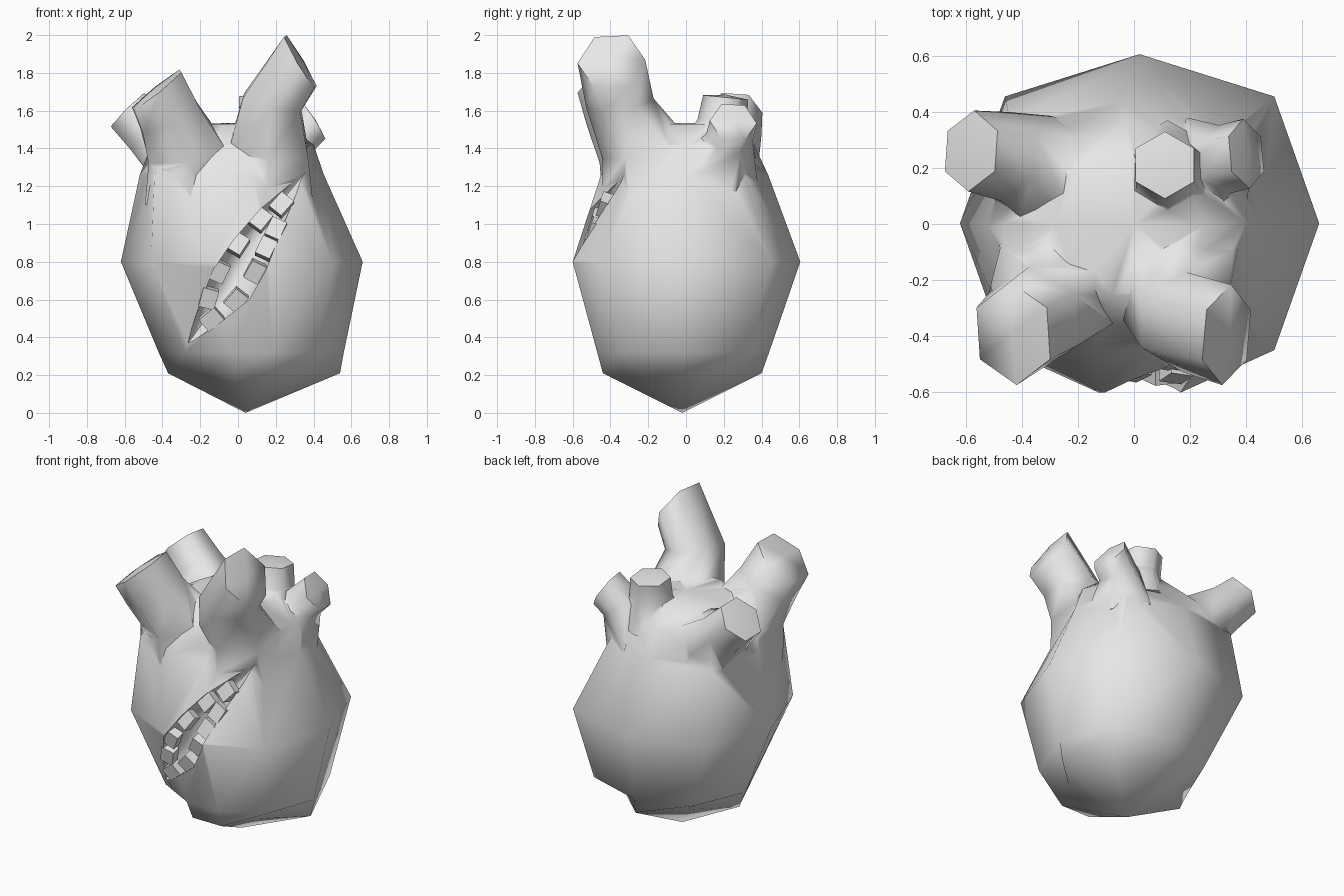
import bpy, bmesh, math
from mathutils import Vector, Matrix

if "Cube" in bpy.data.objects:
    bpy.data.objects.remove(bpy.data.objects["Cube"])

grey = bpy.data.materials.new("plain_grey")
grey.diffuse_color = (0.8, 0.8, 0.8, 1)
grey.use_nodes = True
grey.node_tree.nodes["Principled BSDF"].inputs["Base Color"].default_value = grey.diffuse_color


def smooth(ob, angle):
    bpy.ops.object.select_all(action='DESELECT')
    ob.select_set(True)
    bpy.context.view_layer.objects.active = ob
    bpy.ops.object.shade_smooth_by_angle(angle=math.radians(angle))


def finish(name, bm, angle=70):
    bmesh.ops.recalc_face_normals(bm, faces=bm.faces)
    me = bpy.data.meshes.new(name)
    bm.to_mesh(me)
    bm.free()
    me.materials.append(grey)
    ob = bpy.data.objects.new(name, me)
    bpy.context.collection.objects.link(ob)
    smooth(ob, angle)
    return ob


def loft(name, rings, start=None, end=None, angle=70):
    """Skin a list of point rings; ends are flat, or a fan to a given point."""
    bm = bmesh.new()
    rows = [[bm.verts.new(p) for p in r] for r in rings]
    n = len(rows[0])
    for a, b in zip(rows, rows[1:]):
        for i in range(n):
            j = (i + 1) % n
            bm.faces.new((a[i], a[j], b[j], b[i]))
    for row, tip in ((rows[0], start), (rows[-1], end)):
        if tip is None:
            bm.faces.new(row)
        else:
            t = bm.verts.new(tip)
            for i in range(n):
                bm.faces.new((t, row[i], row[(i + 1) % n]))
    return finish(name, bm, angle)


def combine(target, tool, operation):
    mod = target.modifiers.new("combine", 'BOOLEAN')
    mod.operation = operation
    mod.solver = 'EXACT'
    mod.object = tool
    bpy.context.view_layer.objects.active = target
    bpy.ops.object.modifier_apply(modifier=mod.name)
    bpy.data.objects.remove(tool)


# Body: octagon rings whose front corner is split in two;
# kl and kr set how full the left and right diagonal corners are
def body_ring(z, x0, x1, y0, y1, kl, kr):
    cx, cy, rx, ry = (x0 + x1) / 2, (y0 + y1) / 2, (x1 - x0) / 2, (y1 - y0) / 2
    shape = [(1, 0), (kr, kr), (0, 1), (-kl, kl), (-1, 0), (-kl, -kl),
             (-0.23, -1), (0.23, -1), (kr, -kr)]
    return [(cx + rx * u, cy + ry * v, z) for u, v in shape]


body = loft("body", [
    body_ring(0.21, -0.37, 0.54, -0.44, 0.40, 0.5, 0.5),
    body_ring(0.32, -0.42, 0.56, -0.47, 0.44, 0.72, 0.75),
    body_ring(0.80, -0.62, 0.66, -0.60, 0.605, 0.75, 0.75),
    body_ring(1.26, -0.52, 0.455, -0.45, 0.435, 0.84, 0.73),
    body_ring(1.42, -0.46, 0.40, -0.35, 0.36, 0.80, 0.73),
    body_ring(1.53, -0.28, 0.25, -0.25, 0.24, 0.74, 0.74),
], start=(0.04, -0.02, 0.0), end=(0, 0, 1.535))


# Vessels: flared six sided tubes with slanted, slightly domed ends,
# as (centre, facing, radius) stations, merged into the body
def vessel(name, stations, sides=6):
    rings = []
    for c, n, r in stations:
        n = Vector(n).normalized()
        u = Vector((0, 1, 0)).cross(n).normalized()
        w = n.cross(u)
        angles = [2 * math.pi * (i + 0.5) / sides for i in range(sides)]
        rings.append([Vector(c) + r * (u * math.cos(a) + w * math.sin(a))
                      for a in angles])
    dome = Vector(stations[-1][0]) + n * 0.015
    combine(body, loft(name, rings, end=dome), 'UNION')


vessel("front_right_vessel", [((0.15, -0.15, 1.08), (0, 0, 1), 0.29),
                              ((0.16, -0.20, 1.38), (0.05, -0.15, 1), 0.245),
                              ((0.18, -0.35, 1.64), (0.25, -0.15, 1), 0.18),
                              ((0.33, -0.395, 1.86), (0.85, -0.1, 0.5), 0.18)])
vessel("front_left_vessel", [((-0.25, -0.16, 1.10), (0, 0, 1), 0.28),
                             ((-0.26, -0.21, 1.36), (-0.1, -0.15, 1), 0.25),
                             ((-0.36, -0.34, 1.56), (-0.4, -0.2, 0.9), 0.19),
                             ((-0.43, -0.39, 1.71), (-0.6, -0.1, 0.75), 0.185)])
vessel("back_left_vessel", [((-0.20, 0.10, 1.15), (-0.4, 0.2, 0.85), 0.26),
                            ((-0.32, 0.18, 1.37), (-0.5, 0.2, 0.8), 0.21),
                            ((-0.46, 0.24, 1.48), (-0.65, 0.1, 0.72), 0.16),
                            ((-0.58, 0.26, 1.60), (-0.7, 0.1, 0.7), 0.145)])
vessel("back_middle_vessel", [((0.12, 0.15, 1.35), (0, 0, 1), 0.22),
                              ((0.12, 0.19, 1.54), (0, 0.1, 1), 0.13),
                              ((0.11, 0.21, 1.67), (0, 0.1, 1), 0.12)])
vessel("back_right_vessel", [((0.20, 0.14, 1.25), (0.3, 0.1, 0.9), 0.24),
                             ((0.32, 0.23, 1.46), (0.6, 0.2, 0.7), 0.125),
                             ((0.40, 0.25, 1.54), (0.8, 0.1, 0.5), 0.125)])


# Depth of the front surface, used by the mouth and teeth
def front_y(x, z):
    y = -0.60 + (0.15 * (z - 0.8) / 0.46 if z > 0.8 else 0.16 * (0.8 - z) / 0.59)
    return y + 0.3 * max(0, abs(x - 0.02) - 0.15)


# Mouth: lens shaped slit hollowed diagonally into the front
lens = [(0.36, 1.28), (0.12, 1.08), (-0.02, 0.92), (-0.13, 0.76), (-0.20, 0.58),
        (-0.28, 0.35), (-0.08, 0.49), (0.06, 0.60), (0.15, 0.76), (0.25, 1.02)]
inner = [(0.02 + 0.55 * (x - 0.02), 0.80 + 0.6 * (z - 0.80)) for x, z in lens]
cutter = loft("mouth_cutter", [[(x, -0.9, z) for x, z in lens],
                               [(x, front_y(x, z) + 0.06, z) for x, z in lens],
                               [(x, front_y(x, z) + 0.17, z) for x, z in inner]])
combine(body, cutter, 'DIFFERENCE')
smooth(body, 75)

# Teeth: small blocks along both lips, as (x, z, tilt in degrees)
teeth = [(0.23, 1.10, 40), (0.12, 1.02, 38), (0.00, 0.89, 32), (-0.10, 0.75, 25),
         (-0.155, 0.61, 15), (-0.14, 0.50, 50), (-0.01, 0.60, 40),
         (0.09, 0.75, 28), (0.15, 0.87, 25), (0.20, 0.97, 25)]
bm = bmesh.new()
for x, z, tilt in teeth:
    slope = 18 if z > 0.8 else -14
    m = (Matrix.Translation((x, front_y(x, z) + 0.055, z))
         @ Matrix.Rotation(math.radians(-slope), 4, 'X')
         @ Matrix.Rotation(math.radians(tilt), 4, 'Y')
         @ Matrix.Diagonal((0.085, 0.06, 0.105, 1)))
    bmesh.ops.create_cube(bm, size=1, matrix=m)
finish("teeth", bm, 30)
